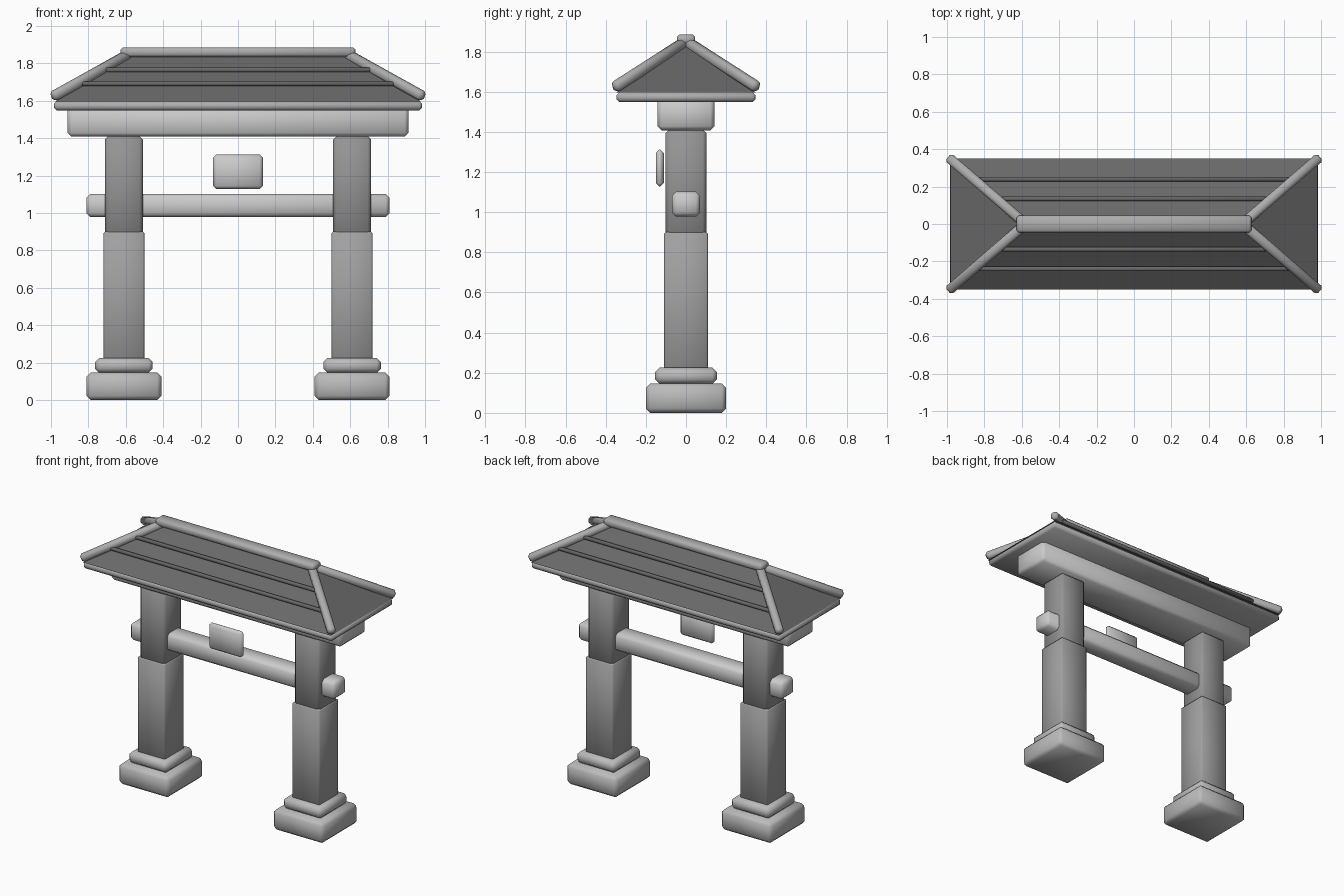
import bpy, bmesh
from mathutils import Vector, Matrix

if "Cube" in bpy.data.objects:
    bpy.data.objects.remove(bpy.data.objects["Cube"])


def grey(name, v):
    m = bpy.data.materials.new(name)
    m.diffuse_color = (v, v, v, 1)
    m.use_nodes = True
    m.node_tree.nodes["Principled BSDF"].inputs["Base Color"].default_value = m.diffuse_color
    return m


STONE = grey("stone", 0.5)
BEAM = grey("beam_wood", 0.55)
POST = grey("post_wood", 0.3)
SLEEVE = grey("post_sleeve", 0.36)
TRIM = grey("roof_trim", 0.42)
TILE = grey("roof_tile", 0.14)


def finish(name, bm, mat, smooth=True):
    bmesh.ops.recalc_face_normals(bm, faces=bm.faces)
    mesh = bpy.data.meshes.new(name)
    bm.to_mesh(mesh)
    bm.free()
    mesh.materials.append(mat)
    for p in mesh.polygons:
        p.use_smooth = smooth
    obj = bpy.data.objects.new(name, mesh)
    bpy.context.collection.objects.link(obj)
    return obj


def box(name, lo, hi, bevel, mat, matrix=None):
    """Chamfered, softly shaded box between two corners."""
    lo, hi = Vector(lo), Vector(hi)
    bm = bmesh.new()
    bmesh.ops.create_cube(bm, size=1)
    for v in bm.verts:
        v.co = Vector(a * b for a, b in zip(v.co, hi - lo)) + (lo + hi) / 2
    bmesh.ops.bevel(bm, geom=bm.edges[:], offset=bevel, segments=1,
                    affect='EDGES', profile=0.5)
    if matrix:
        bm.transform(matrix)
    return finish(name, bm, mat)


def bar(name, start, end, size, bevel, mat):
    """Square beam running between two points."""
    start, end = Vector(start), Vector(end)
    d = end - start
    x = d.normalized()
    y = Vector((0, 0, 1)).cross(x).normalized()
    rot = Matrix((x, y, x.cross(y))).transposed().to_4x4()
    h = size / 2
    return box(name, (0, -h, -h), (d.length, h, h), bevel, mat,
               Matrix.Translation(start) @ rot)


# Stacked post sections: name, half width, bottom, top, chamfer, material
sections = [
    ("footing", 0.20, 0.0, 0.147, 0.022, STONE),
    ("plinth", 0.154, 0.145, 0.225, 0.022, STONE),
    ("lower_post", 0.109, 0.20, 0.90, 0.008, SLEEVE),
    ("upper_post", 0.102, 0.88, 1.41, 0.018, POST),
]
for side, cx in (("left", -0.61), ("right", 0.61)):
    for name, w, z0, z1, b, mat in sections:
        box(f"{side}_{name}", (cx - w, -w, z0), (cx + w, w, z1), b, mat)

# Crossbeams and hanging plaque
box("tie_beam", (-0.81, -0.07, 0.978), (0.81, 0.07, 1.102), 0.02, BEAM)
box("plaque", (-0.133, -0.15, 1.128), (0.133, -0.11, 1.312), 0.017, BEAM)
box("lintel", (-0.912, -0.142, 1.408), (0.912, 0.142, 1.57), 0.02, BEAM)
box("eave_slab", (-0.985, -0.347, 1.548), (0.985, 0.347, 1.597), 0.015, TRIM)

# Hipped roof
bm = bmesh.new()
base = [bm.verts.new((x, y, 1.595)) for x, y in
        ((-0.98, -0.35), (0.98, -0.35), (0.98, 0.35), (-0.98, 0.35))]
left, right = (bm.verts.new((x, 0, 1.85)) for x in (-0.58, 0.58))
a, b, c, d = base
for f in ((d, c, b, a), (a, b, right, left), (c, d, left, right),
          (b, c, right), (d, a, left)):
    bm.faces.new(f)
finish("hipped_roof", bm, TILE, smooth=False)

# Ridge cap, hip rails and tile battens
box("ridge_cap", (-0.627, -0.046, 1.835), (0.627, 0.046, 1.885), 0.012, TRIM)
for sx in (-1, 1):
    for sy in (-1, 1):
        bar("hip_rail", (sx * 0.58, 0, 1.85), (sx * 0.99, sy * 0.355, 1.622),
            0.053, 0.014, TRIM)
for sy in (-1, 1):
    for half, y, z in ((0.84, 0.24, 1.692), (0.71, 0.135, 1.765)):
        bar("roof_batten", (-half, sy * y, z), (half, sy * y, z), 0.024, 0.006, TILE)
